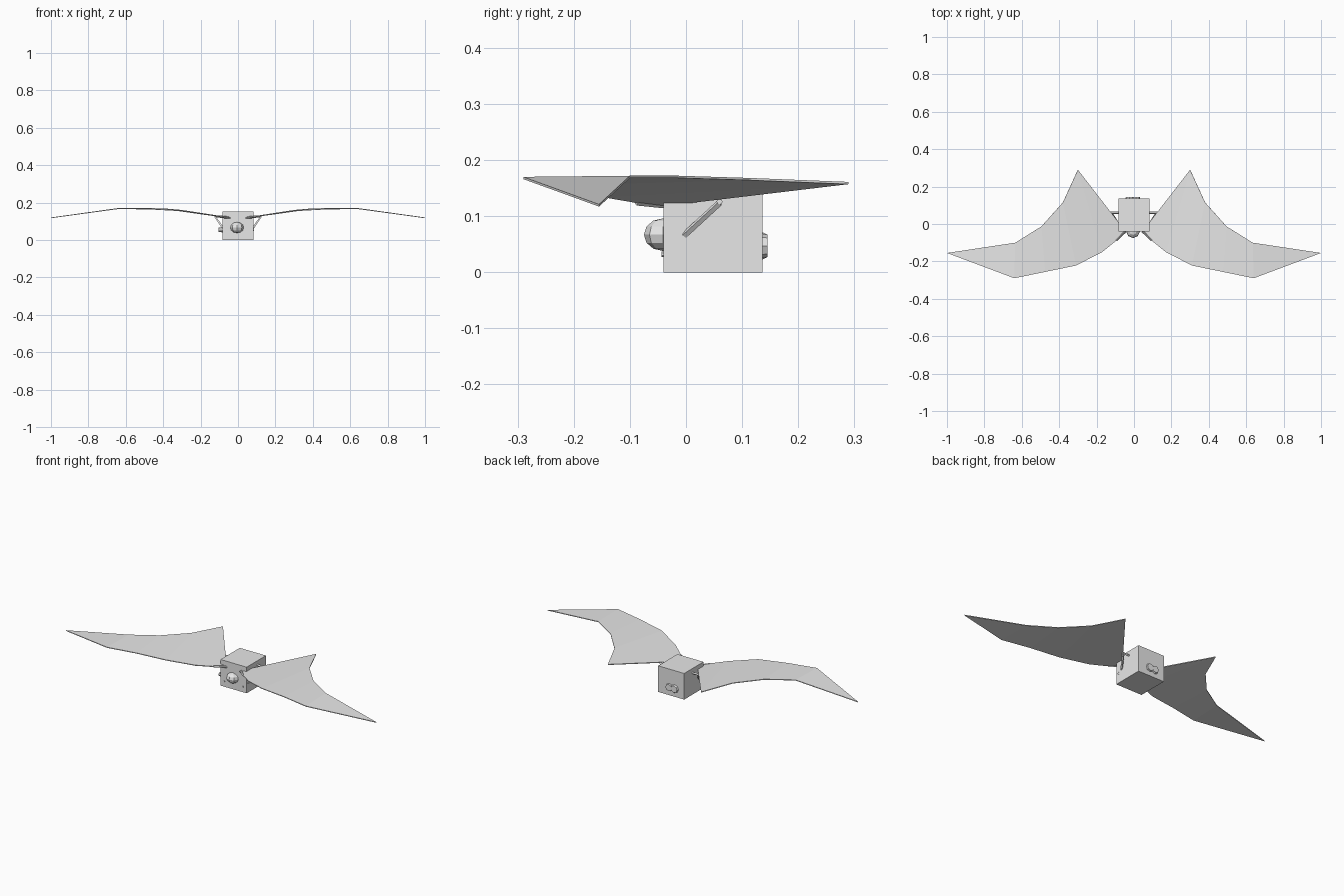
import bpy, bmesh, math
from mathutils import Vector

cube = bpy.data.objects.get("Cube")
if cube:
    bpy.data.objects.remove(cube, do_unlink=True)

grey = bpy.data.materials.new("light_grey")
grey.use_nodes = True
grey.diffuse_color = (0.8, 0.8, 0.8, 1)
grey.node_tree.nodes["Principled BSDF"].inputs["Base Color"].default_value = (0.8, 0.8, 0.8, 1)


def finish(name, bm, mirrored=False):
    mesh = bpy.data.meshes.new(name)
    bm.to_mesh(mesh)
    bm.free()
    mesh.materials.append(grey)
    obj = bpy.data.objects.new(name, mesh)
    bpy.context.collection.objects.link(obj)
    if mirrored:
        obj.modifiers.new("mirror", 'MIRROR').use_mirror_merge = False
    return obj


def box(name, centre, size):
    bm = bmesh.new()
    bmesh.ops.create_cube(bm, size=1)
    bmesh.ops.scale(bm, vec=size, verts=bm.verts)
    bmesh.ops.translate(bm, vec=centre, verts=bm.verts)
    return finish(name, bm)


def rod(name, start, end, r1, r2=None, sides=4, mirrored=False):
    """Straight capped bar or disc between two points."""
    a, b = Vector(start), Vector(end)
    bm = bmesh.new()
    bmesh.ops.create_cone(bm, cap_ends=True, segments=sides, radius1=r1,
                          radius2=r1 if r2 is None else r2, depth=(b - a).length)
    rot = (b - a).to_track_quat('Z', 'Y').to_matrix()
    bmesh.ops.rotate(bm, matrix=rot, verts=bm.verts)
    bmesh.ops.translate(bm, vec=(a + b) / 2, verts=bm.verts)
    return finish(name, bm, mirrored)


# Body
box("body", (0, 0.048, 0.076), (0.168, 0.177, 0.152))

# Wings: leading and trailing edges joined by a thin skin
leading = [(0.04, -0.045, 0.12), (0.17, -0.15, 0.138), (0.31, -0.222, 0.159),
           (0.475, -0.256, 0.168), (0.64, -0.29, 0.17)]
trailing = [(0.06, -0.02, 0.124), (0.30, 0.29, 0.161), (0.38, 0.115, 0.168),
            (0.495, -0.013, 0.172), (0.635, -0.10, 0.172)]
bm = bmesh.new()
lead = [bm.verts.new(p) for p in leading]
trail = [bm.verts.new(p) for p in trailing]
tip = bm.verts.new((1.0, -0.155, 0.121))
for i in range(len(lead) - 1):
    bm.faces.new((lead[i], lead[i + 1], trail[i + 1], trail[i]))
bm.faces.new((lead[-1], tip, trail[-1]))
wings = finish("wings", bm, mirrored=True)
skin = wings.modifiers.new("thickness", 'SOLIDIFY')
skin.thickness = 0.004
skin.offset = -1

# Wing mounts and braces
rod("wing_arms", (0.04, -0.03, 0.119), (0.095, -0.088, 0.125), 0.006, mirrored=True)
rod("cross_bars", (0.075, 0.06, 0.126), (0.126, 0.06, 0.126), 0.006, mirrored=True)
rod("diagonal_braces", (0.082, -0.003, 0.066), (0.121, 0.06, 0.124), 0.006, mirrored=True)

# Faceted nose
bm = bmesh.new()
bmesh.ops.create_uvsphere(bm, u_segments=8, v_segments=6, radius=1)
bmesh.ops.scale(bm, vec=(0.036, 0.034, 0.029), verts=bm.verts)
bmesh.ops.translate(bm, vec=(-0.005, -0.041, 0.067), verts=bm.verts)
finish("nose", bm)

# Two-lobed rear plate
for side in (-1, 1):
    x = -0.006 + side * 0.017
    rod("rear_lobe", (x, 0.13, 0.047), (x, 0.145, 0.047), 0.027 if side < 0 else 0.023,
        0.02, sides=8)

# Side knob and small front studs
rod("side_knob", (-0.08, -0.02, 0.055), (-0.104, -0.02, 0.055), 0.014, 0.011, sides=8)
rod("front_studs", (0.06, -0.038, 0.032), (0.06, -0.044, 0.032), 0.005, sides=6, mirrored=True)
for y, z in ((-0.035, 0.058), (-0.02, 0.064), (-0.02, 0.052)):
    rod("side_stud", (0.08, y, z), (0.086, y, z), 0.003, sides=6)
